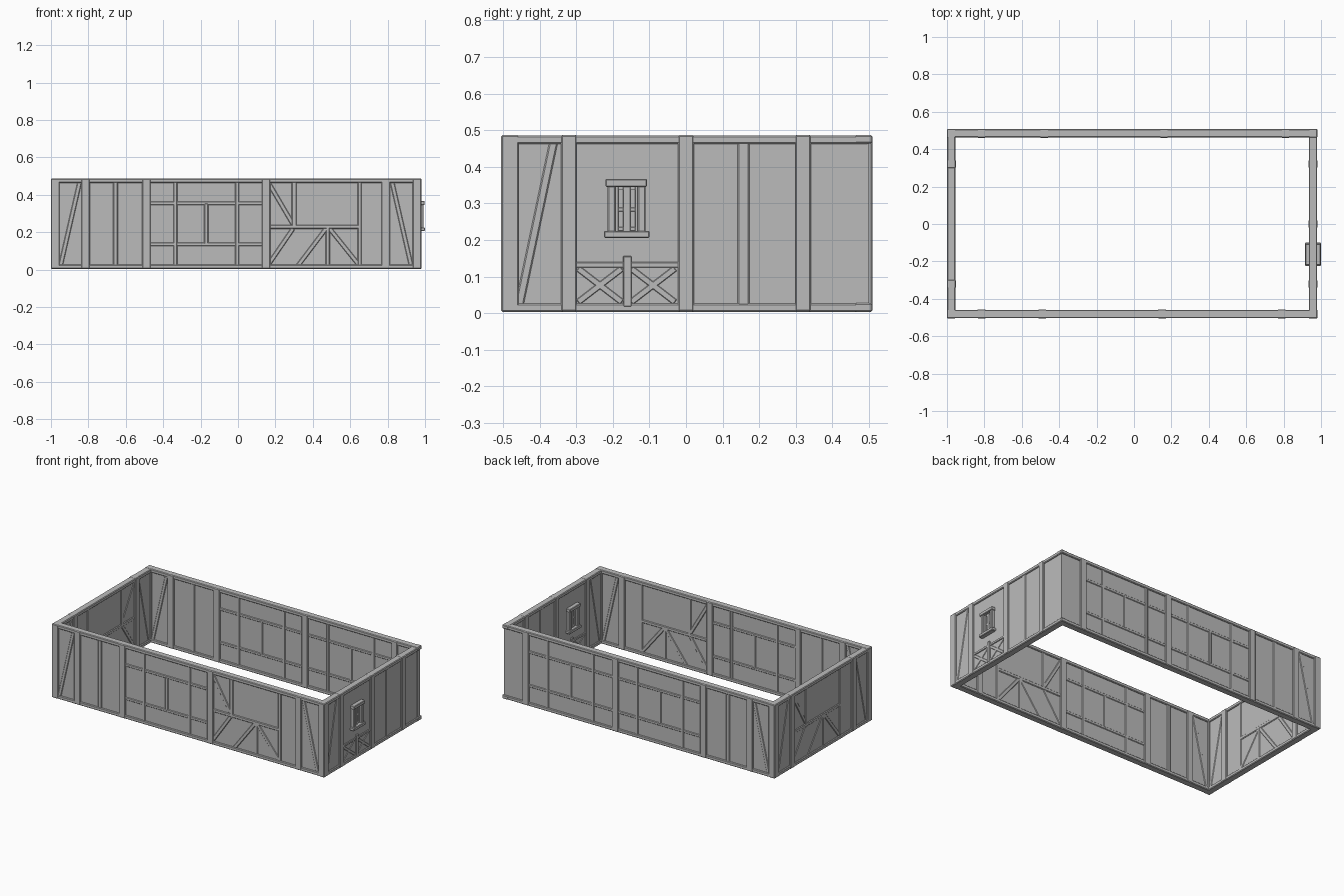
import bpy, bmesh, math
from mathutils import Matrix, Vector

old = bpy.data.objects.get("Cube")
if old:
    bpy.data.objects.remove(old, do_unlink=True)

grey = bpy.data.materials.new("plain grey")
grey.use_nodes = True
colour = (0.5, 0.5, 0.5, 1)
grey.diffuse_color = colour
grey.node_tree.nodes["Principled BSDF"].inputs["Base Color"].default_value = colour

LOW, HIGH, TOP = 0.015, 0.475, 0.486
WIDE, THIN = 0.046, 0.028


def finish(name, bm, frame, bevel=0.004):
    """Turn a bmesh drawn in wall coordinates into an object."""
    bm.transform(frame)
    mesh = bpy.data.meshes.new(name)
    bm.to_mesh(mesh)
    bm.free()
    mesh.materials.append(grey)
    obj = bpy.data.objects.new(name, mesh)
    bpy.context.collection.objects.link(obj)
    if bevel:
        mod = obj.modifiers.new("worn edges", "BEVEL")
        mod.width = bevel
        mod.segments = 1
    return obj


def beam(bm, u0, z0, u1, z1, width=THIN, depth=0.04):
    """A squared timber running between two points on the wall plane."""
    a, b = Vector((u0, z0, 0)), Vector((u1, z1, 0))
    run = b - a
    turn = Matrix.Rotation(math.atan2(run.y, run.x), 4, "Z")
    size = Matrix.Diagonal((run.length, width, depth, 1))
    bmesh.ops.create_cube(bm, size=1, matrix=Matrix.Translation((a + b) / 2) @ turn @ size)


def post(bm, u, z0=0.004, z1=TOP, width=WIDE, depth=0.048):
    beam(bm, u, z0, u, z1, width, depth)


def thin_post(bm, u, z0=LOW, z1=HIGH, width=0.026):
    post(bm, u, z0, z1, width, 0.038)


def wall_frame(u, centre):
    """Axes: along the wall, up, outward."""
    u, z = Vector(u), Vector((0, 0, 1))
    turn = Matrix((u, z, u.cross(z))).transposed().to_4x4()
    return Matrix.Translation(centre) @ turn


def panel_and_rails(name, bm, frame, u0, u1, drop=0):
    panel = bmesh.new()
    beam(panel, u0, 0.243, u1, 0.243, 0.46, 0.029)
    finish(name + "_panel", panel, frame, 0)
    for z in (LOW, HIGH - drop):
        beam(bm, u0, z, u1, z, 0.023, 0.044)


# Repeating timber bays, each starting at the centre of its left post
def ladder_bay(bm, u):
    for z in (0.135, 0.355):
        beam(bm, u, z, u + 0.64, z, 0.02, 0.036)
    for d in (0.155, 0.485):
        thin_post(bm, u + d, width=0.022)
    thin_post(bm, u + 0.32, 0.135, 0.355, 0.022)


def braced_bay(bm, u):
    beam(bm, u, 0.228, u + 0.50, 0.228, 0.022, 0.038)
    thin_post(bm, u + 0.15, 0.228)
    thin_post(bm, u + 0.50, width=0.022)
    thin_post(bm, u + 0.33, LOW, 0.228, 0.022)
    for d0, z0, d1, z1 in ((0.01, 0.47, 0.145, 0.24), (0.005, 0.015, 0.145, 0.22),
                           (0.17, 0.02, 0.325, 0.225), (0.335, 0.225, 0.5, 0.02)):
        beam(bm, u + d0, z0, u + d1, z1, 0.024, 0.036)


def end_brace(bm, corner, inner):
    beam(bm, corner, LOW, inner, HIGH, 0.024, 0.036)


# Front wall
front = wall_frame((1, 0, 0), (0, -0.481, 0))
bm = bmesh.new()
panel_and_rails("front_wall", bm, front, -0.98, 0.96)
for u in (-0.815, -0.49, 0.15, 0.79):
    post(bm, u)
thin_post(bm, -0.655)
ladder_bay(bm, -0.49)
braced_bay(bm, 0.15)
end_brace(bm, -0.95, -0.845)
end_brace(bm, 0.927, 0.822)
finish("front_wall_timbers", bm, front)

# Back wall
back = wall_frame((-1, 0, 0), (0, 0.485, 0))
bm = bmesh.new()
panel_and_rails("back_wall", bm, back, -0.972, 0.98)
for u in (-0.81, -0.16, 0.48, 0.815):
    post(bm, u)
thin_post(bm, 0.655)
ladder_bay(bm, -0.81)
ladder_bay(bm, -0.16)
end_brace(bm, 0.95, 0.845)
finish("back_wall_timbers", bm, back)

# Left-hand end wall at -x
end = wall_frame((0, -1, 0), (-0.977, 0, 0))
bm = bmesh.new()
panel_and_rails("braced_end_wall", bm, end, -0.485, 0.48, 0.001)
for u in (-0.32, 0.32):
    post(bm, u)
braced_bay(bm, -0.32)
end_brace(bm, -0.455, -0.35)
end_brace(bm, 0.455, 0.35)
finish("braced_end_wall_timbers", bm, end)

# Window end wall at +x
window_end = wall_frame((0, 1, 0), (0.957, 0, 0))
bm = bmesh.new()
panel_and_rails("window_end_wall", bm, window_end, -0.48, 0.499, 0.001)
for u in (-0.32, 0, 0.32):
    post(bm, u, width=0.043)
thin_post(bm, 0.157, width=0.032)
end_brace(bm, -0.457, -0.36)
finish("window_end_wall_timbers", bm, window_end)

# Balustrade with crossed slats
bm = bmesh.new()
beam(bm, -0.31, 0.132, -0.01, 0.132, 0.015, 0.04)
post(bm, -0.16, 0.018, 0.156, 0.023, 0.047)
for u in (-0.295, -0.15):
    beam(bm, u, 0.03, u + 0.12, 0.122, 0.017, 0.036)
    beam(bm, u, 0.122, u + 0.12, 0.03, 0.017, 0.036)
finish("balustrade", bm, window_end, 0.002)

# Window standing proud on both faces
bm = bmesh.new()
beam(bm, -0.22, 0.356, -0.106, 0.356, 0.022, 0.082)
beam(bm, -0.224, 0.215, -0.1, 0.215, 0.02, 0.084)
for u in (-0.203, -0.121):
    post(bm, u, 0.215, 0.356, 0.022, 0.07)
finish("window_frame", bm, window_end, 0.003)
bm = bmesh.new()
post(bm, -0.162, 0.215, 0.356, 0.02, 0.046)
for u in (-0.189, -0.135):
    post(bm, u, 0.215, 0.356, 0.008, 0.042)
for z in (0.23, 0.283, 0.341):
    beam(bm, -0.2, z, -0.124, z, 0.01, 0.038)
finish("window_bars", bm, window_end, 0.001)

# Corner posts
bm = bmesh.new()
for x, y in ((-0.977, -0.481), (0.957, -0.481), (-0.977, 0.485)):
    bmesh.ops.create_cube(bm, size=1, matrix=Matrix.Translation((x, y, 0.245))
                          @ Matrix.Diagonal((0.046, 0.048, 0.483, 1)))
finish("corner_posts", bm, Matrix.Identity(4))

# Rail end blocks at the open corner
bm = bmesh.new()
for z in (LOW, HIGH):
    bmesh.ops.create_cube(bm, size=1, matrix=Matrix.Translation((0.957, 0.485, z))
                          @ Matrix.Diagonal((0.046, 0.048, 0.024, 1)))
finish("rail_corner_blocks", bm, Matrix.Identity(4))
